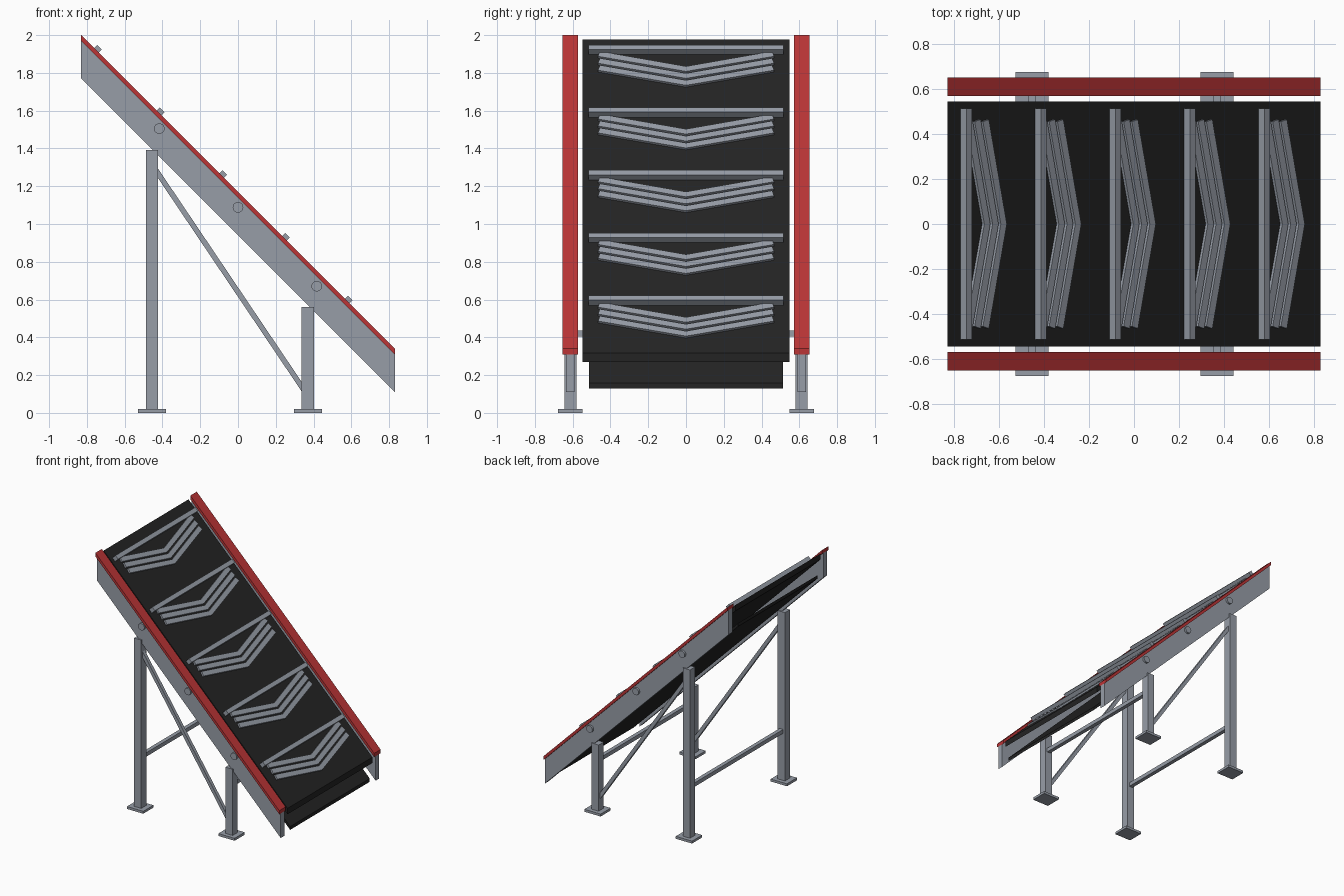
import bpy, bmesh, math
from mathutils import Vector

cube = bpy.data.objects.get("Cube")
if cube:
    bpy.data.objects.remove(cube, do_unlink=True)


def material(name, rgb):
    m = bpy.data.materials.new(name)
    m.use_nodes = True
    m.diffuse_color = (*rgb, 1)
    m.node_tree.nodes["Principled BSDF"].inputs["Base Color"].default_value = (*rgb, 1)
    return m


STEEL = material("grey_steel", (0.31, 0.34, 0.39))
RED = material("red_paint", (0.50, 0.035, 0.037))
RUBBER = material("black_rubber", (0.017, 0.017, 0.017))

END = 0.83        # half length along x
RAIL_Y = 0.612    # centre of each side frame
BELT = 1.148      # belt surface: z = BELT - x
R = math.sqrt(0.5)
DOWN, OUT = Vector((R, 0, -R)), Vector((R, 0, R))   # along and away from the belt


def prism(name, outline, sweep, mat):
    """Flat outline swept along a vector into a solid."""
    bm = bmesh.new()
    face = bm.faces.new([bm.verts.new(p) for p in outline])
    new = bmesh.ops.extrude_face_region(bm, geom=[face])["geom"]
    bmesh.ops.translate(bm, vec=sweep, verts=[v for v in new if isinstance(v, bmesh.types.BMVert)])
    bmesh.ops.recalc_face_normals(bm, faces=bm.faces)
    mesh = bpy.data.meshes.new(name)
    bm.to_mesh(mesh)
    bm.free()
    mesh.materials.append(mat)
    obj = bpy.data.objects.new(name, mesh)
    bpy.context.collection.objects.link(obj)
    return obj


def box(name, centre, size, mat):
    c, (sx, sy, sz) = Vector(centre), Vector(size) / 2
    base = [c + Vector((x, y, -sz)) for x, y in ((-sx, -sy), (sx, -sy), (sx, sy), (-sx, sy))]
    return prism(name, base, Vector((0, 0, sz * 2)), mat)


def slab(name, y, width, top, bottom, mat):
    """Sloping slab with upright ends; top and bottom are heights at x = 0."""
    y0 = y - width / 2
    side = [(-END, y0, top + END), (END, y0, top - END),
            (END, y0, bottom - END), (-END, y0, bottom + END)]
    return prism(name, side, Vector((0, width, 0)), mat)


# Carrying belt and return belt
slab("carrying_belt", 0, 1.094, BELT, 1.10, RUBBER)
slab("return_belt", 0, 1.026, 0.987, 0.96, RUBBER)

# Straight cleats, each followed by three chevron ribs
for i in range(5):
    x = -0.761 + 0.332 * i
    origin = Vector((x, 0, BELT - x))
    start = origin - DOWN * 0.017 - Vector((0, 0.515, 0))
    prism(f"cleat_{i + 1}", [start, start + DOWN * 0.034, start + DOWN * 0.034 + OUT * 0.039,
                             start + OUT * 0.039], Vector((0, 1.03, 0)), STEEL)
    for j in range(3):
        s = 0.138 + 0.052 * j
        lo, hi, rise = s + 0.019, s - 0.019, 0.113
        rib = [(-0.466, lo - rise), (0, lo), (0.466, lo - rise),
               (0.456, hi - rise), (0, hi), (-0.456, hi - rise)]
        prism(f"chevron_rib_{i + 1}_{j + 1}",
              [origin + DOWN * d + Vector((0, y, 0)) for y, d in rib], OUT * 0.014, STEEL)

LEGS = (("tall", -0.455, 1.393), ("short", 0.37, 0.56))
for side, sign in (("right", -1), ("left", 1)):
    y = RAIL_Y * sign
    # Side panel with red cap
    slab(f"{side}_side_panel", y, 0.046, 1.14, 0.94, STEEL)
    slab(f"{side}_rail_cap", y, 0.082, 1.17, 1.14, RED)

    # Round bearing caps on the panel
    for k, x in enumerate((-0.417, 0, 0.417)):
        ring = [(x + 0.028 * math.cos(a), y, 1.088 - x + 0.028 * math.sin(a))
                for a in (math.tau * n / 20 for n in range(20))]
        prism(f"{side}_bearing_cap_{k + 1}", ring, Vector((0, 0.04 * sign, 0)), STEEL)

    # Legs on foot plates
    for kind, x, height in LEGS:
        box(f"{side}_{kind}_leg", (x, y, height / 2), (0.065, 0.065, height), STEEL)
        box(f"{side}_{kind}_foot", (x, y, 0.01), (0.147, 0.13, 0.02), STEEL)

    # Diagonal brace between the legs
    a, b = Vector((-0.455, y - 0.014, 1.315)), Vector((0.37, y - 0.014, 0.09))
    d = (b - a).normalized()
    n = Vector((-d.z, 0, d.x)) * 0.014
    prism(f"{side}_brace", [a - n, b - n, b + n, a + n], Vector((0, 0.028, 0)), STEEL)

# Cross beams joining the leg pairs
for kind, x, height in LEGS:
    box(f"{kind}_cross_beam", (x, 0, 0.42), (0.032, 2 * RAIL_Y - 0.06, 0.032), STEEL)
